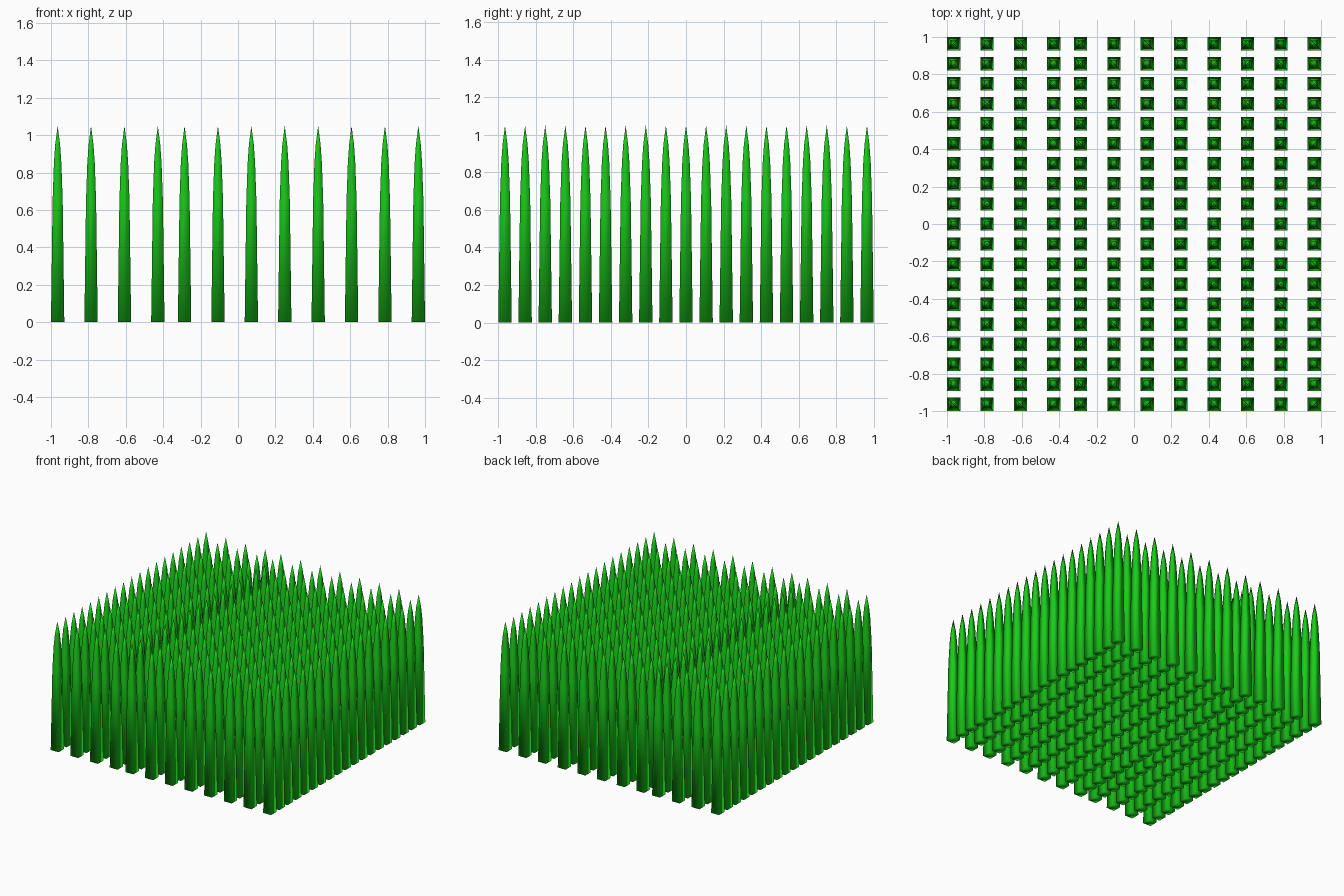
import bpy, bmesh

if "Cube" in bpy.data.objects:
    bpy.data.objects.remove(bpy.data.objects["Cube"])

U = 1 / 28  # half width of a blade base

green = bpy.data.materials.new("grass_green")
green.diffuse_color = (0.01, 0.6, 0.01, 1)
green.use_nodes = True
green.node_tree.nodes["Principled BSDF"].inputs["Base Color"].default_value = green.diffuse_color

# One blade: square tapering profile (height, half width) ending in a point
PROFILE = [(0, U), (0.65, 0.027), (0.85, 0.020), (0.95, 0.013)]
TIP = 1.05

bm = bmesh.new()
rings = [[bm.verts.new((sx * r, sy * r, z))
          for sx, sy in ((-1, -1), (1, -1), (1, 1), (-1, 1))]
         for z, r in PROFILE]
bm.faces.new(rings[0][::-1])
for a, b in zip(rings, rings[1:]):
    for i in range(4):
        j = (i + 1) % 4
        bm.faces.new((a[i], a[j], b[j], b[i]))
tip = bm.verts.new((0, 0, TIP))
for i in range(4):
    bm.faces.new((rings[-1][i], rings[-1][(i + 1) % 4], tip))
for f in bm.faces:
    f.smooth = True
blade = bpy.data.meshes.new("blade")
bm.to_mesh(blade)
bm.free()
blade.materials.append(green)

# Three strips of four columns, nineteen rows deep
for start in (-27, -8, 12):
    for col in range(4):
        for row in range(19):
            ob = bpy.data.objects.new("grass_blade", blade)
            ob.location = ((start + 5 * col) * U, (-27 + 3 * row) * U, 0)
            bpy.context.collection.objects.link(ob)
